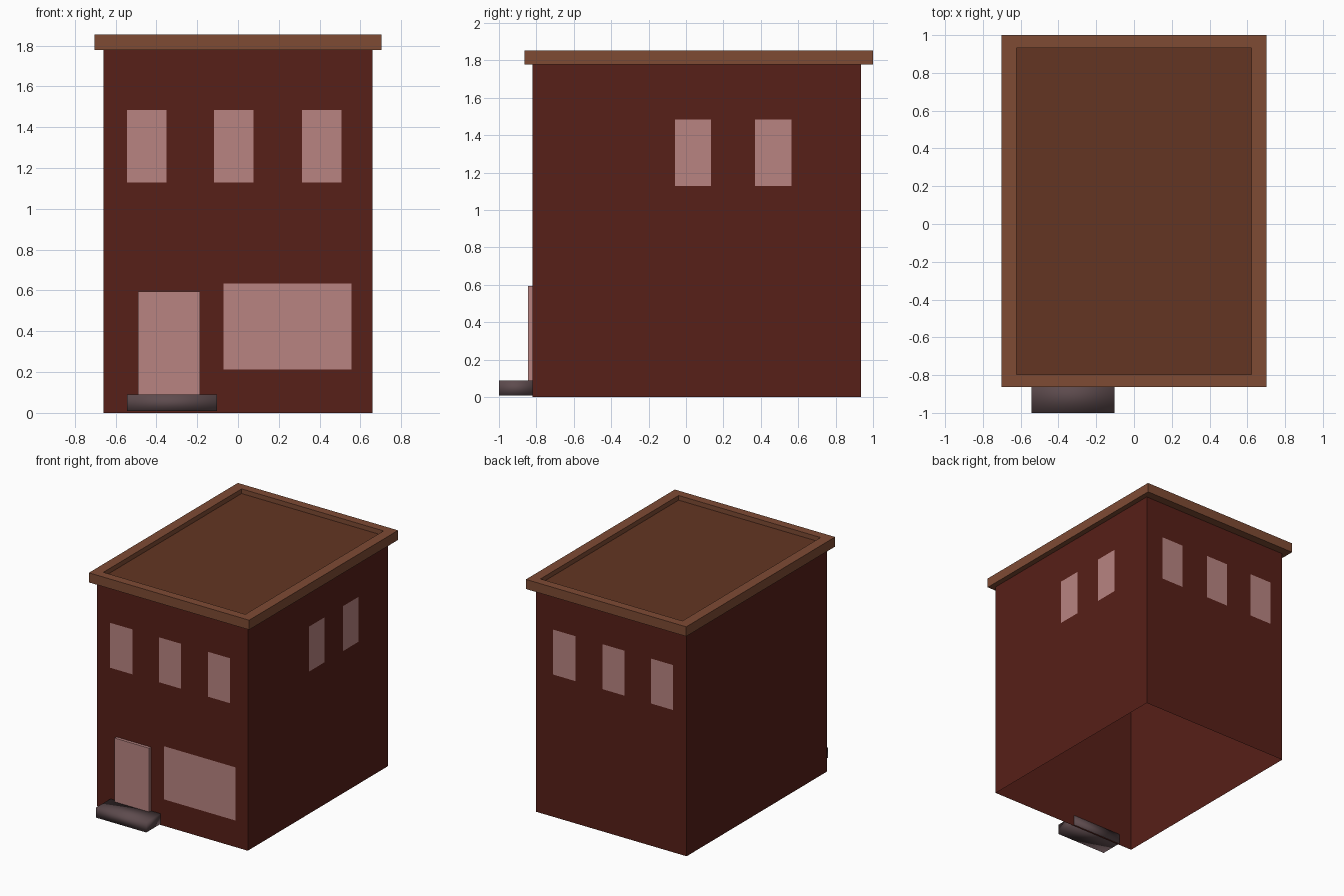
import bpy, bmesh
from mathutils import Vector

if "Cube" in bpy.data.objects:
    bpy.data.objects.remove(bpy.data.objects["Cube"])


def material(name, rgb):
    m = bpy.data.materials.new(name)
    m.diffuse_color = (*rgb, 1)
    m.use_nodes = True
    m.node_tree.nodes["Principled BSDF"].inputs["Base Color"].default_value = m.diffuse_color
    return m


BRICK = material("brick", (0.095, 0.014, 0.009))
PANE = material("pane", (0.48, 0.23, 0.22))
TRIM = material("trim", (0.21, 0.07, 0.034))
DECK = material("deck", (0.125, 0.036, 0.016))
STONE = material("stone", (0.11, 0.07, 0.075))


def finish(name, bm, *mats):
    me = bpy.data.meshes.new(name)
    bm.to_mesh(me)
    bm.free()
    for m in mats:
        me.materials.append(m)
    ob = bpy.data.objects.new(name, me)
    bpy.context.collection.objects.link(ob)
    return ob


def box_mesh(x0, x1, y0, y1, z0, z1):
    bm = bmesh.new()
    bmesh.ops.create_cube(bm, size=1)
    lo, hi = Vector((x0, y0, z0)), Vector((x1, y1, z1))
    for v in bm.verts:
        v.co = Vector([(lo[i] + hi[i]) / 2 + v.co[i] * (hi[i] - lo[i]) for i in range(3)])
    return bm


def faces_along(bm, z):
    bm.normal_update()
    return [f for f in bm.faces if f.normal.z * z > 0.9]


def pane(name, corners, outward):
    bm = bmesh.new()
    f = bm.faces.new([bm.verts.new(c) for c in corners])
    f.normal_update()
    if f.normal.dot(Vector(outward)) < 0:
        f.normal_flip()
    return finish(name, bm, PANE)


def pane_y(name, x0, x1, z0, z1, y, side):
    return pane(name, [(x0, y, z0), (x1, y, z0), (x1, y, z1), (x0, y, z1)], (0, side, 0))


def pane_x(name, y0, y1, z0, z1, x, side):
    return pane(name, [(x, y0, z0), (x, y1, z0), (x, y1, z1), (x, y0, z1)], (side, 0, 0))


W, FRONT, BACK, EAVE = 0.66, -0.82, 0.935, 1.777

# Walls: open shell, hollow underneath and capped by the roof
bm = box_mesh(-W, W, FRONT, BACK, 0, EAVE)
bmesh.ops.delete(bm, geom=faces_along(bm, 1) + faces_along(bm, -1), context='FACES')
finish("walls", bm, BRICK)

# Roof: overhanging slab with a raised rim around a sunken deck
bm = box_mesh(-0.702, 0.702, -0.863, 1.0, EAVE, 1.853)
top = faces_along(bm, 1)
bmesh.ops.inset_region(bm, faces=top, thickness=0.08)
for v in top[0].verts:
    v.co.x = 0.622 if v.co.x > 0 else -0.622
    v.co.y = 0.933 if v.co.y > 0 else -0.796
deck = bmesh.ops.extrude_face_region(bm, geom=top)["geom"]
bmesh.ops.delete(bm, geom=[f for f in top if f.is_valid], context='FACES_ONLY')
for g in deck:
    if isinstance(g, bmesh.types.BMVert):
        g.co.z -= 0.037
    elif isinstance(g, bmesh.types.BMFace):
        g.material_index = 1
bmesh.ops.recalc_face_normals(bm, faces=bm.faces)
finish("roof", bm, TRIM, DECK)

# Upper windows, front and back
GAP = 0.003
for i, x in enumerate((-0.447, -0.021, 0.41)):
    for label, y, side in (("front", FRONT - GAP, -1), ("back", BACK + GAP, 1)):
        pane_y(f"{label}_window_{i + 1}", x - 0.097, x + 0.097, 1.128, 1.484, y, side)

# Upper windows on the right side
for i, y in enumerate((0.037, 0.467)):
    pane_x(f"side_window_{i + 1}", y - 0.097, y + 0.097, 1.128, 1.484, W + GAP, 1)

# Shop window and door
pane_y("shop_window", -0.07, 0.556, 0.212, 0.633, FRONT - GAP, -1)
finish("door", box_mesh(-0.49, -0.187, -0.844, FRONT - 0.001, 0.01, 0.594), PANE)

# Doorstep, softly shaded
step = finish("doorstep", box_mesh(-0.543, -0.103, -1.0, FRONT + 0.002, 0.009, 0.089), STONE)
for p in step.data.polygons:
    p.use_smooth = True
